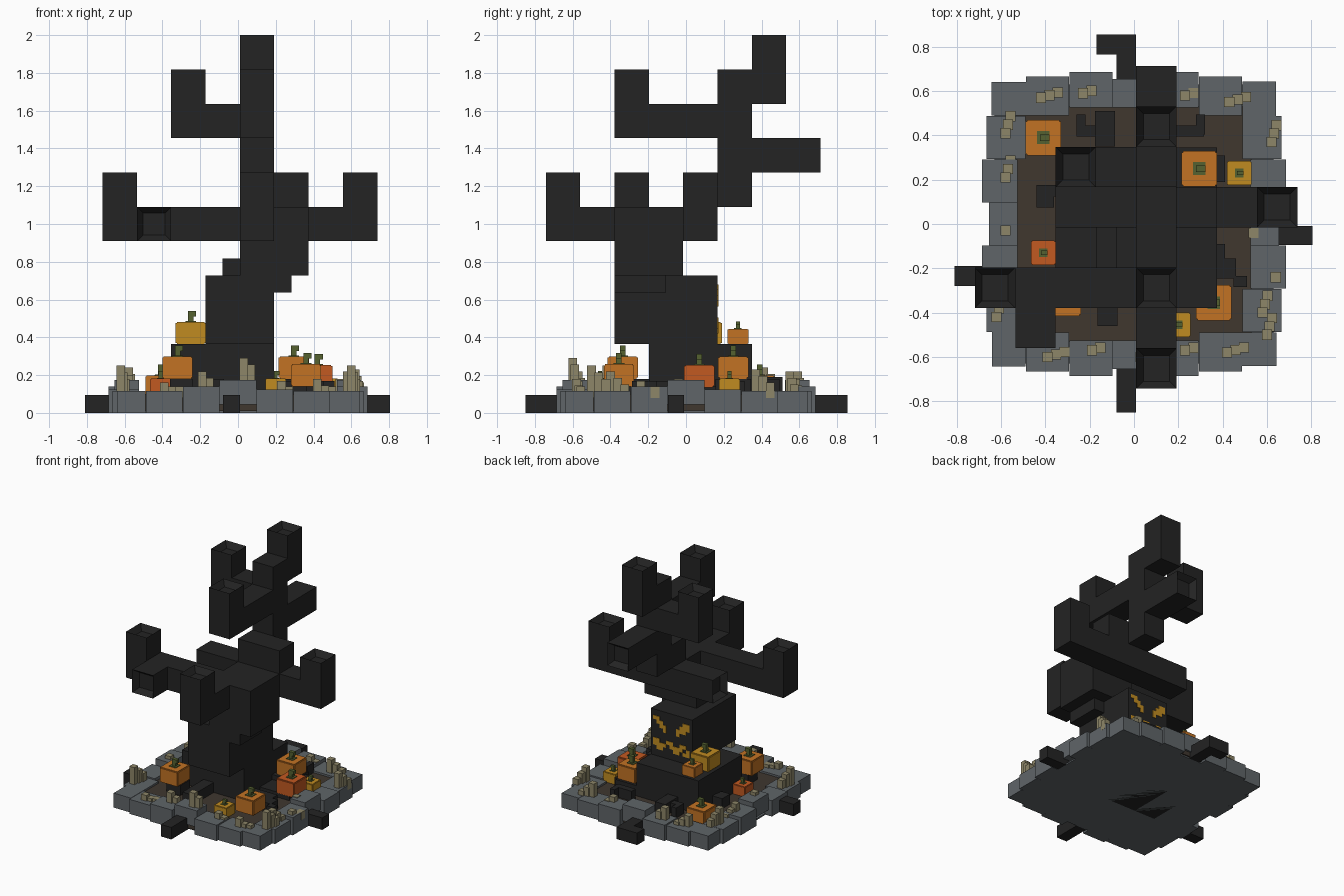
import bpy, bmesh, math
from mathutils import Vector

cube = bpy.data.objects.get("Cube")
if cube:
    bpy.data.objects.remove(cube)


def material(name, r, g, b):
    mat = bpy.data.materials.new(name)
    mat.use_nodes = True
    mat.diffuse_color = (r, g, b, 1)
    mat.node_tree.nodes["Principled BSDF"].inputs["Base Color"].default_value = (r, g, b, 1)
    return mat


BARK = material("black bark", .017, .017, .017)
STONE = material("grey stone", .115, .13, .14)
SOIL = material("brown soil", .05, .038, .028)
BONE = material("pale stakes", .27, .24, .14)
ORANGE = material("orange rind", .54, .17, .017)
YELLOW = material("yellow rind", .53, .26, .015)
RED = material("red rind", .54, .1, .015)
GREEN = material("green stem", .09, .12, .03)


def add_box(bm, low, high):
    """Add an axis-aligned box and return its faces."""
    low, high = Vector(low), Vector(high)
    verts = bmesh.ops.create_cube(bm, size=1)["verts"]
    for v in verts:
        v.co = (low + high) / 2 + v.co * (high - low)
    return list({f for v in verts for f in v.link_faces})


def finish(bm, name, *mats):
    mesh = bpy.data.meshes.new(name)
    bm.to_mesh(mesh)
    bm.free()
    for mat in mats:
        mesh.materials.append(mat)
    obj = bpy.data.objects.new(name, mesh)
    bpy.context.collection.objects.link(obj)
    return obj


def boxes(name, mat, spans):
    bm = bmesh.new()
    for low, high in spans:
        add_box(bm, low, high)
    return finish(bm, name, mat)


# Tree, laid out on a grid of cubes
UNIT = 2 / 11


def grid(x, y, z):
    return Vector((.01 + x * UNIT, -.015 + y * UNIT, z * UNIT))


def limb(name, spans, end=None):
    """Boxes in grid cells; the face of the last box toward end is hollowed."""
    bm = bmesh.new()
    for low, high in spans:
        faces = add_box(bm, grid(*low), grid(*high))
    if end:
        way = Vector(end)
        bm.normal_update()
        tip = max(faces, key=lambda f: f.normal.dot(way))
        bmesh.ops.inset_region(bm, faces=[tip], thickness=UNIT / 4)
        bmesh.ops.translate(bm, verts=tip.verts, vec=-way * UNIT / 4)
    return finish(bm, name, BARK)


UP = (0, 0, 1)
limb("trunk", [((-1, -1, 0), (1, 1, 2)), ((-1, -2, 2), (1, 1, 4)),
               ((0, -2, 4), (2, 0, 5)), ((0, -2, 5), (2, 1, 6)),
               ((0, 0, 6), (2, 1, 7)), ((0, 1, 6), (1, 2, 10))])
limb("trunk_steps", [((-.5, -1, 4), (0, 0, 4.5)), ((1, -2, 3.5), (1.5, -.5, 4))])
limb("stump", [((-2, -1, 0), (1, 2, 2))])
limb("left_branch", [((2, 0, 5), (4, 1, 6)), ((3, 0, 6), (4, 1, 7))], UP)
limb("right_branch", [((-4, -2, 5), (0, -1, 6)), ((-4, -2, 6), (-3, -1, 7))], UP)
limb("front_branch", [((0, -4, 5), (1, -2, 6)), ((0, -4, 6), (1, -3, 7))], UP)
limb("right_branch_stub", [((-3, -3, 5), (-2, -2, 6))], (0, -1, 0))
limb("right_stub", [((-2, 0, 5), (0, 1, 6))], (-1, 0, 0))
limb("back_stub", [((0, 2, 7), (1, 4, 8))], (0, 1, 0))
limb("upper_front_branch", [((0, -2, 8), (1, 1, 9)), ((0, -2, 9), (1, -1, 10))], UP)
limb("upper_right_branch", [((-2, 1, 8), (0, 2, 9)), ((-2, 1, 9), (-1, 2, 10))], UP)
limb("crown", [((0, 2, 9), (1, 3, 11))], UP)

# Roots: low outer ends, then short inner bends
boxes("outer_roots", BARK, [
    ((-.81, -.28, 0), (-.5, -.19, .095)), ((.5, -.095, 0), (.805, -.01, .095)),
    ((-.08, .4, 0), (.01, .855, .095)), ((-.17, .765, 0), (-.08, .855, .095)),
    ((-.08, -.85, 0), (.01, -.5, .095))])
boxes("inner_roots", BARK, [
    ((x - w / 2, y - d / 2, .05), (x + w / 2, y + d / 2, top)) for x, y, w, d, top in [
        (-.13, .43, .09, .16, .19), (-.2, .42, .12, .05, .18), (-.24, .45, .04, .09, .18),
        (.24, .42, .15, .05, .18), (.3, .45, .04, .09, .18), (.28, .25, .19, .19, .18),
        (-.38, .15, .12, .05, .18), (-.4, .11, .08, .07, .18), (-.3, -.32, .12, .12, .18),
        (-.12, -.32, .09, .28, .18), (.41, -.2, .1, .09, .17), (.48, -.26, .06, .05, .17),
        (.3, -.15, .22, .12, .17), (.32, .08, .26, .16, .14), (.39, .25, .04, .12, .17)]])

# Soil bed and its stone edging
boxes("soil", SOIL, [((-.53, -.53, .01), (.53, .53, .1)), ((-.1, -.64, .01), (.1, .64, .05))])
boxes("base_plate", STONE, [((-.63, -.63, 0), (.63, .63, .012))])
bm = bmesh.new()
REACH = [.655, .685, .665, .64]
RISE = [.175, .125, .115, .115]
for side in range(4):
    before = set(bm.verts)
    for i in range(-2, 4):
        n = abs(i)
        half = .078 if n == 3 else .097
        mid = .565 if n == 3 else i * .195
        inner = .49 if n > 1 else .525
        low = .045 if n == 0 else 0
        rise = RISE[n] + (.015 if i == -1 else 0)
        add_box(bm, (mid - half, -REACH[n], low), (mid + half, -inner, rise))
    turn = [v for v in bm.verts if v not in before]
    for v in turn:
        x, y = v.co.x, v.co.y
        for _ in range(side):
            x, y = -y, x
        v.co.x, v.co.y = x, y
finish(bm, "stone_edging", STONE)

# Stakes in stepped clusters along the edging
bm = bmesh.new()
for x, y, top in [(-.42, .57, .2), (-.23, .59, .22), (.23, .58, .18), (.43, .55, .22),
                  (.62, .37, .23), (.64, -.24, .17), (.54, -.04, .18), (.58, -.4, .22),
                  (.42, -.58, .18), (.23, -.57, .17), (.03, -.6, .29), (-.19, -.57, .22),
                  (-.39, -.6, .16), (-.62, -.42, .25), (-.58, -.03, .2), (-.58, .21, .2),
                  (-.58, .41, .24), (.62, -.63, .25)]:
    if abs(x) > .6 and abs(y) > .6:
        x, y = .6, -.5
    along = Vector((1, .3)) if abs(y) > abs(x) else Vector((.3, 1))
    for step in range(2 if abs(x) < .3 else 3):
        cx, cy = Vector((x, y)) + along * step * .038
        peak = max(top - step * .035, .14)
        add_box(bm, (cx - .023, cy - .023, .08), (cx + .023, cy + .023, peak))
finish(bm, "stakes", BONE)


# Pumpkins with notched corners and bent stems
def pumpkin(name, mat, x, y, z, width):
    bm = bmesh.new()
    h, tall, cut = width / 2, width * .74, width * .04
    for a, b, c in [(cut, cut, 0), (cut, 0, cut), (0, cut, cut)]:
        add_box(bm, (x - h + a, y - h + b, z + c), (x + h - a, y + h - b, z + tall - c))
    top, s = z + tall, width * .09
    stem = add_box(bm, (x - s * 2, y - s * 2, top - s), (x + s * 2, y + s * 2, top + s / 3))
    stem += add_box(bm, (x - s, y - s, top), (x + s, y + s, top + s * 3))
    stem += add_box(bm, (x - s, y - s, top + s * 2), (x + s * 2, y + s, top + s * 4))
    for face in stem:
        face.material_index = 1
    finish(bm, name, mat, GREEN)


BIG, SMALL = .16, .11
for name, mat, x, y, z, width in [
        ("back_right", ORANGE, -.41, .39, .08, BIG), ("back_left", ORANGE, .295, .25, .18, BIG),
        ("far_left", YELLOW, .475, .23, .1, SMALL), ("right", RED, -.41, -.13, .1, SMALL),
        ("left", RED, .42, .07, .135, BIG), ("front_left", ORANGE, .36, -.355, .14, BIG),
        ("front_right", ORANGE, -.32, -.335, .18, BIG), ("front", YELLOW, .2, -.455, .1, SMALL),
        ("stump", YELLOW, -.25, .11, UNIT * 2, BIG),
        ("stump_small", ORANGE, -.25, .275, UNIT * 2, SMALL)]:
    pumpkin(name + "_pumpkin", mat, x, y, z, width)

# Carved face on the back of the trunk, drawn as rows of cells
FACE = ["##.......##",
        ".##.....###",
        "..##...###.",
        "...#...#...",
        "...........",
        "...........",
        "##..##..##.",
        "####.####.#",
        ".##...##.##"]
CELL = .029
bm = bmesh.new()
back = grid(0, 1, 0).y
for row, line in enumerate(FACE):
    for col, mark in enumerate(line):
        if mark == "#":
            x, z = .17 - col * CELL, .68 - row * CELL
            add_box(bm, (x - CELL, back - .002, z - CELL), (x, back + .004, z))
finish(bm, "carved_face", YELLOW)
